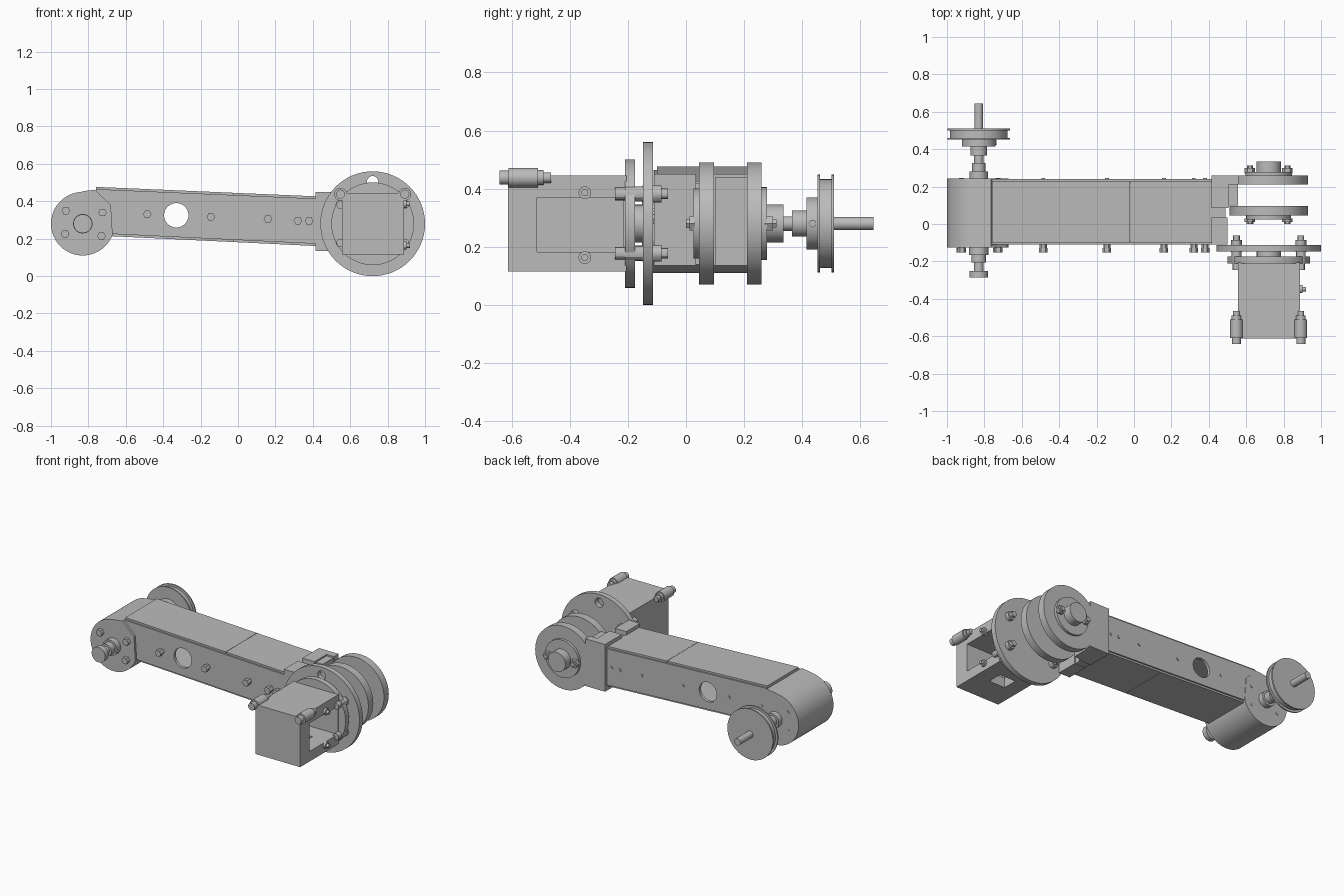
import bpy, bmesh, math

if "Cube" in bpy.data.objects:
    bpy.data.objects.remove(bpy.data.objects["Cube"], do_unlink=True)

grey = bpy.data.materials.new("machined_grey")
grey.use_nodes = True
COLOUR = (0.5, 0.5, 0.5, 1)
grey.diffuse_color = COLOUR
grey.node_tree.nodes["Principled BSDF"].inputs["Base Color"].default_value = COLOUR


def finish(name, bm):
    bmesh.ops.recalc_face_normals(bm, faces=bm.faces)
    mesh = bpy.data.meshes.new(name)
    bm.to_mesh(mesh)
    bm.free()
    mesh.materials.append(grey)
    ob = bpy.data.objects.new(name, mesh)
    bpy.context.scene.collection.objects.link(ob)
    return ob


def prism(name, outline, y0, y1):
    """Extrude an x-z outline along y."""
    bm = bmesh.new()
    face = bm.faces.new([bm.verts.new((x, y0, z)) for x, z in outline])
    ext = bmesh.ops.extrude_face_region(bm, geom=[face])["geom"]
    bmesh.ops.translate(bm, vec=(0, y1 - y0, 0),
                        verts=[v for v in ext if isinstance(v, bmesh.types.BMVert)])
    return finish(name, bm)


def box(name, x0, x1, y0, y1, z0, z1):
    return prism(name, [(x0, z0), (x1, z0), (x1, z1), (x0, z1)], y0, y1)


def turned(name, x, z, profile, sides=48, along_x=False, y=0):
    """Turn a (position, radius) profile around the y axis, or around x."""
    bm = bmesh.new()
    rings = []
    for p, r in profile:
        rings.append([bm.verts.new((r * math.cos(a), p, r * math.sin(a)))
                      for a in (math.tau * i / sides for i in range(sides))])
    for a, b in zip(rings, rings[1:]):
        for i in range(sides):
            j = (i + 1) % sides
            bm.faces.new((a[i], a[j], b[j], b[i]))
    bm.faces.new(rings[0])
    bm.faces.new(rings[-1])
    ob = finish(name, bm)
    ob.location = (x, y, z)
    if along_x:
        ob.rotation_euler.z = -math.pi / 2
    if sides > 8:
        bpy.ops.object.select_all(action='DESELECT')
        ob.select_set(True)
        bpy.context.view_layer.objects.active = ob
        bpy.ops.object.shade_smooth_by_angle(angle=math.radians(30))
    return ob


def steps(*sections):
    """Stepped profile from (start, end, radius) sections."""
    return [q for a, b, r in sections for q in ((a, r), (b, r))]


def cut(ob, *cutters):
    for c in cutters:
        mod = ob.modifiers.new("cut", 'BOOLEAN')
        mod.object = c
        mod.solver = 'EXACT'
    bpy.context.view_layer.update()
    graph = bpy.context.evaluated_depsgraph_get()
    mesh = bpy.data.meshes.new_from_object(ob.evaluated_get(graph))
    ob.modifiers.clear()
    ob.data = mesh
    for c in cutters:
        bpy.data.objects.remove(c, do_unlink=True)


# Long tapered arm: two side plates with a round window
def top(x):
    return 0.477 - 0.043 * (x + 0.76)


def bottom(x):
    return 0.213 - 0.048 * (x + 0.67)


L, R = -0.76, 0.425
for name, y0, y1 in (("front_side_plate", -0.11, -0.09), ("back_side_plate", 0.22, 0.24)):
    plate = prism(name, [(L, bottom(L) + .012), (R, bottom(R) + .012),
                         (R, top(R) - .012), (L, top(L) - .012)], y0, y1)
    cut(plate, turned("window_cutter", -0.33, 0.325, steps((y0 - .02, y1 + .02, 0.065))))

# Top and bottom covers, each split at the seam
for part, a, b in (("rear", L, -0.021), ("fore", -0.019, R)):
    prism(part + "_top_cover", [(a, top(a) - .03), (b, top(b) - .03),
                                (b, top(b)), (a, top(a))], -0.1, 0.23)
    prism(part + "_bottom_cover", [(a, bottom(a)), (b, bottom(b)),
                                   (b, bottom(b) + .03), (a, bottom(a) + .03)], -0.1, 0.23)

# Rounded end housing
PX, PZ, RAD = -0.83, 0.28, 0.17
arc = [(PX + RAD * math.cos(t), PZ + RAD * math.sin(t))
       for t in (math.radians(95 + 5 * i) for i in range(50))]
prism("end_housing", arc + [(-0.68, 0.38), (-0.765, 0.462), (-0.82, 0.455)], -0.125, 0.243)

# Shaft collars, grooved pulley and shaft
turned("front_shaft_knob", PX, PZ,
       steps((-0.285, -0.25, .05), (-0.25, -0.205, .026), (-0.205, -0.165, .04), (-0.165, -0.12, .052)))
turned("back_shaft_collar", PX, PZ, steps((0.24, 0.28, .05), (0.28, 0.325, .036),
                                          (0.325, 0.365, .025), (0.365, 0.415, .045)))
turned("pulley", PX, PZ, steps((0.415, 0.452, .09), (0.452, 0.461, .168),
                               (0.461, 0.501, .153), (0.501, 0.51, .168)))
turned("pulley_shaft", PX, PZ, steps((0.4, 0.645, .023)), 24)
turned("pulley_set_screw", PX + .085, PZ, steps((0, 0.01, .013)), 16, True, 0.435)

# Hex bolts on the arm, with their ends on the back
bolt_spots = [(-0.92, 0.35), (-0.925, 0.225), (-0.725, 0.34), (-0.73, 0.215), (-0.485, 0.33),
              (-0.145, 0.317), (0.16, 0.305), (0.32, 0.297), (0.38, 0.295)]
for x, z in bolt_spots:
    turned("arm_bolt", x, z, steps((-0.152, -0.128, .023), (-0.128, -0.1, .019)), 6)
    turned("arm_bolt_end", x, z, steps((0.235, 0.246, .01)), 12)

# Bracket at the joint end of the arm
box("bracket_front_block", 0.415, 0.5, -0.11, 0.035, 0.135, 0.45)
box("bracket_middle", 0.415, 0.49, 0.035, 0.085, 0.14, 0.42)
box("bracket_rear_block", 0.415, 0.505, 0.085, 0.26, 0.135, 0.45)
box("bracket_lip", 0.505, 0.555, 0.1, 0.215, 0.135, 0.44)
box("bracket_back_plate", 0.415, 0.56, 0.212, 0.26, 0.135, 0.45)

# Joint discs
DX, DZ = 0.72, 0.28
large = turned("large_disc", DX, DZ, steps((-0.148, -0.113, .28)), 64)
cut(large, turned("disc_hole_cutter", DX, DZ + .225, steps((-0.2, -0.05, .03)), 24))
turned("motor_disc", DX, DZ, steps((-0.21, -0.175, .221)), 64)
turned("drive_gear", DX, DZ, steps((-0.18, -0.14, .065)), 20)
turned("inner_disc", DX, DZ, steps((0.025, 0.045, .12), (0.045, 0.097, .21)), 64)
turned("outer_disc", DX, DZ, steps((0.21, 0.26, .21), (0.26, 0.278, .125), (0.278, 0.335, .065)), 64)
for x in (DX - .1, DX + .1):
    turned("inner_disc_bolt", x, DZ, steps((0.0, 0.012, .018), (0.012, 0.03, .028)), 6)
    turned("outer_disc_bolt", x, DZ, steps((0.27, 0.3, .028), (0.3, 0.312, .016)), 6)

# Hollow motor box with side and bottom openings
motor = box("motor_box", 0.557, 0.887, -0.612, -0.205, 0.115, 0.445)
cut(motor, box("cavity_cutter", 0.59, 0.95, -0.512, -0.215, 0.182, 0.37))
cut(motor, box("bottom_cutter", 0.66, 0.78, -0.43, -0.33, 0.05, 0.25))

# Bolts, standoffs and side screws around the motor
for x in (DX - .172, DX + .172):
    for z in (DZ - .102, DZ + .102):
        turned("disc_bolt", x, z, steps((-0.245, -0.21, .022), (-0.21, -0.15, .026),
                                        (-0.15, -0.085, .029), (-0.085, -0.062, .018)), 12)
    turned("standoff", x, 0.438, steps((-0.642, -0.61, .024), (-0.61, -0.51, .034),
                                       (-0.51, -0.49, .026), (-0.49, -0.465, .018)), 20)
for z in (0.163, 0.386):
    turned("side_screw", 0.885, z, steps((-0.02, 0.016, .022), (0.016, 0.034, .012)), 16, True, -0.348)
